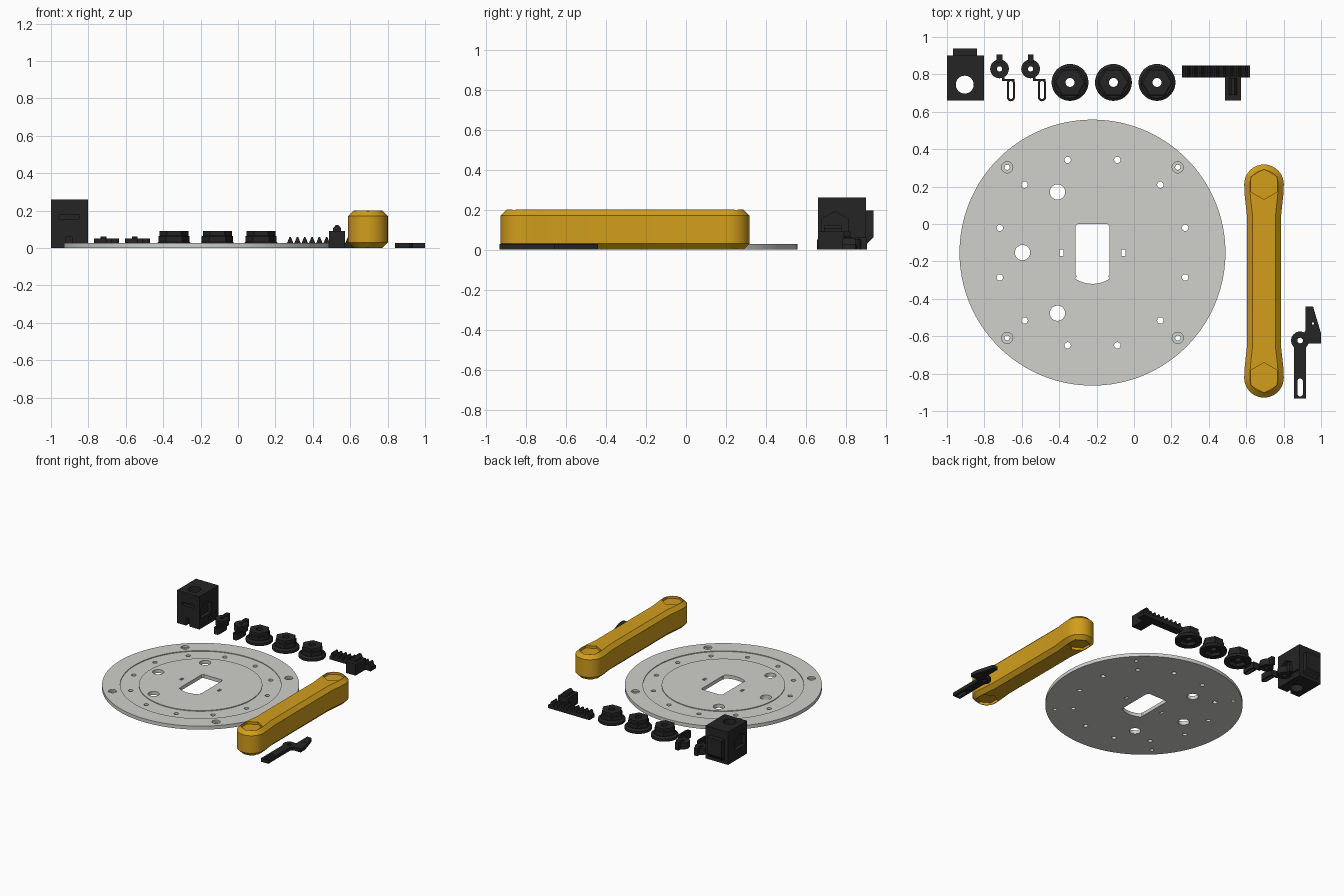
import bpy, bmesh, math
from mathutils import Vector

if "Cube" in bpy.data.objects:
    bpy.data.objects.remove(bpy.data.objects["Cube"])


def material(name, rgb):
    m = bpy.data.materials.new(name)
    m.diffuse_color = (*rgb, 1)
    m.use_nodes = True
    m.node_tree.nodes["Principled BSDF"].inputs["Base Color"].default_value = m.diffuse_color
    return m


GREY = material("light_grey", (0.63, 0.63, 0.60))
GOLD = material("gold", (0.64, 0.34, 0.012))
BLACK = material("black", (0.018, 0.018, 0.018))


def loft(name, rings, mat=BLACK):
    """Closed solid through rings of equal point count."""
    bm = bmesh.new()
    loops = [[bm.verts.new(p) for p in ring] for ring in rings]
    n = len(loops[0])
    for a, b in zip(loops, loops[1:]):
        for i in range(n):
            j = (i + 1) % n
            bm.faces.new((a[i], a[j], b[j], b[i]))
    bm.faces.new(loops[0][::-1])
    bm.faces.new(loops[-1])
    bmesh.ops.recalc_face_normals(bm, faces=bm.faces)
    me = bpy.data.meshes.new(name)
    bm.to_mesh(me)
    bm.free()
    me.materials.append(mat)
    ob = bpy.data.objects.new(name, me)
    bpy.context.collection.objects.link(ob)
    return ob


def prism(name, pts, lo, hi, axis="z", mat=BLACK):
    """Extrude a flat outline along an axis."""
    place = {"z": lambda a, b, h: (a, b, h),
             "y": lambda a, b, h: (a, h, b),
             "x": lambda a, b, h: (h, a, b)}[axis]
    return loft(name, [[place(a, b, h) for a, b in pts] for h in (lo, hi)], mat)


def circle(x, y, r, n=32, start=0.0):
    return [(x + r * math.cos(start + math.tau * i / n),
             y + r * math.sin(start + math.tau * i / n)) for i in range(n)]


def rect(x0, x1, y0, y1):
    return [(x0, y0), (x1, y0), (x1, y1), (x0, y1)]


def slot(x, y0, y1, r):
    return [(x + r * math.cos(math.pi * i / 8), y1 - r + r * math.sin(math.pi * i / 8)) for i in range(9)] + \
           [(x - r * math.cos(math.pi * i / 8), y0 + r - r * math.sin(math.pi * i / 8)) for i in range(9)]


def combine(ob, others, op="DIFFERENCE"):
    """Apply booleans one after another and remove the helpers."""
    for o in others:
        mod = ob.modifiers.new("bool", "BOOLEAN")
        mod.operation, mod.solver, mod.object = op, "EXACT", o
    dg = bpy.context.evaluated_depsgraph_get()
    me = bpy.data.meshes.new_from_object(ob.evaluated_get(dg))
    ob.modifiers.clear()
    ob.data = me
    for o in others:
        bpy.data.objects.remove(o)
    return ob


def hole(pts, lo=-0.1, hi=0.5, axis="z"):
    return prism("cutter", pts, lo, hi, axis)


def merge_cutters(cutters):
    """Put non-overlapping cutters in one mesh."""
    bm = bmesh.new()
    for c in cutters:
        bm.from_mesh(c.data)
        bpy.data.objects.remove(c)
    me = bpy.data.meshes.new("cutter")
    bm.to_mesh(me)
    bm.free()
    ob = bpy.data.objects.new("cutter", me)
    bpy.context.collection.objects.link(ob)
    return ob


# --- Round base plate with ring channel and holes ---
PX, PY, PR, PT = -0.222, -0.153, 0.711, 0.028
plate = prism("base_plate", circle(PX, PY, PR, 128), 0, PT, mat=GREY)
channel = combine(hole(circle(PX, PY, 0.58, 96), PT - 0.006, 0.1),
                  [hole(circle(PX, PY, 0.445, 96), -0.1, 0.3)])


def polar(r, deg):
    a = math.radians(deg)
    return PX + r * math.cos(a), PY + r * math.sin(a)


through = [hole(circle(*polar(0.513, 15 + 30 * k), 0.017, 20)) for k in range(12)]
through += [hole(circle(*polar(0.374, d), 0.041)) for d in (120, 180, 240)]
through += [hole(circle(*polar(0.645, 45 + 90 * k), 0.014, 20)) for k in range(4)]
through += [hole(rect(PX + s * 0.166 - 0.01, PX + s * 0.166 + 0.01, PY - 0.017, PY + 0.017)) for s in (-1, 1)]
# central opening: flat top, notched sides, round bottom
arc = [polar(0.167, 236 + 68 * i / 12) for i in range(13)]
through.append(hole([(-0.300, 0.0), (-0.313, -0.012), (-0.313, -0.27), (-0.305, -0.28)] + arc +
                    [(-0.139, -0.28), (-0.131, -0.27), (-0.131, -0.012), (-0.144, 0.0)]))
bores = [hole(circle(*polar(0.645, 45 + 90 * k), 0.03, 24), 0.014, 0.1) for k in range(4)]
combine(plate, [channel, merge_cutters(through), merge_cutters(bores)])

# --- Gold handle bar with chamfered rims and hexagonal pockets ---
BX, Y0, Y1 = 0.695, -0.822, 0.212


def bar_ring(z, inset):
    r, w = 0.106 - inset, 0.092 - inset
    pts = []
    for cy, start, s in ((Y1, 0, 1), (Y0, math.pi, -1)):
        pts += [(BX + s * w, cy - s * 0.16, z), (BX + s * (r - 0.003), cy - s * 0.06, z)]
        pts += [(BX + r * math.cos(start + math.pi * i / 20), cy + r * math.sin(start + math.pi * i / 20), z)
                for i in range(21)]
        pts += [(BX - s * (r - 0.003), cy - s * 0.06, z), (BX - s * w, cy - s * 0.16, z)]
    return pts


bar = loft("handle_bar", [bar_ring(0, 0.03), bar_ring(0.03, 0), bar_ring(0.17, 0), bar_ring(0.2, 0.03)], GOLD)
pockets = [hole(circle(BX, y, 0.075 / math.cos(math.pi / 6) * 0.93, 6, math.pi / 2), *z)
           for y in (Y0, Y1) for z in ((-0.1, 0.02), (0.18, 0.3))]
combine(bar, [merge_cutters(pockets)])
bar.data.materials.clear()
bar.data.materials.append(GOLD)
for p in bar.data.polygons:
    p.material_index = 0

# --- Flat lever with slotted arm and angled blade ---
lever = prism("lever", rect(0.856, 0.92, -0.933, -0.6), 0, PT)
combine(lever, [prism("hub", circle(0.888, -0.623, 0.048), 0, PT),
                prism("blade", [(0.918, -0.44), (0.957, -0.44), (1, -0.585), (1, -0.64), (0.905, -0.64),
                                (0.905, -0.585), (0.918, -0.57)], 0, PT)], "UNION")
combine(lever, [merge_cutters([hole(circle(0.888, -0.623, 0.015, 20)), hole(slot(0.888, -0.922, -0.826, 0.015)),
                               hole(circle(0.957, -0.532, 0.007, 12))])])

# --- Mounting block with back tab, nut pockets and slots ---
block = prism("mounting_block", rect(-1, -0.802, 0.66, 0.9), 0, 0.26)
tab = prism("tab", [(0.88, 0.195), (0.937, 0.195), (0.937, 0.062), (0.9, 0.025), (0.88, 0.025)],
            -0.968, -0.84, "x")
combine(block, [tab], "UNION")
nut = [(0.68, 0.08), (0.81, 0.08), (0.81, 0.155), (0.745, 0.192), (0.68, 0.155)]
combine(block, [hole(circle(-0.905, 0.745, 0.048)),
                merge_cutters([hole(nut, -0.832, -0.7, "x"), hole(nut, -1.1, -0.97, "x")]),
                merge_cutters([hole(rect(-0.957, -0.85, 0.155, 0.18), 0.6, 0.69, "y"),
                               hole(rect(-0.92, -0.888, -0.05, 0.06), 0.6, 0.69, "y")]),
                hole(rect(0.775, 0.89, 0.03, 0.06), -0.815, -0.7, "x")])

# --- Two small spring hooks ---
for k, x in enumerate((-0.719, -0.553)):
    hook = prism(f"hook_{k + 1}", circle(x, 0.829, 0.05), 0, 0.05)
    combine(hook, [prism("tab", rect(x - 0.015, x + 0.015, 0.86, 0.905), 0, 0.062),
                   prism("arm", rect(x + 0.013, x + 0.079, 0.764, 0.776), 0, 0.05),
                   prism("web", rect(x + 0.013, x + 0.026, 0.764, 0.81), 0, 0.05),
                   prism("loop", slot(x + 0.061, 0.656, 0.774, 0.022), 0, 0.05)], "UNION")
    combine(hook, [merge_cutters([hole(circle(x, 0.829, 0.014, 20)),
                                  hole(slot(x + 0.061, 0.668, 0.764, 0.011))])])

# --- Three flanged hexagonal knobs ---
for k, x in enumerate((-0.342, -0.110, 0.123)):
    knob = loft(f"knob_{k + 1}", [[(a, b, z) for a, b in circle(x, 0.757, r, 48)]
                                  for z, r in ((0, 0.0985), (0.02, 0.0985), (0.032, 0.083))])
    top = loft("hex", [[(a, b, z) for a, b in circle(x, 0.757, r, 6)]
                       for z, r in ((0.02, 0.084), (0.062, 0.084), (0.066, 0.077), (0.09, 0.077))])
    combine(knob, [top], "UNION")
    combine(knob, [hole(circle(x, 0.757, 0.062, 6), -0.1, 0.025), hole(circle(x, 0.757, 0.024, 24))])

# --- Toothed rack with stem and peg ---
teeth = [(0.257, 0), (0.257, 0.026)]
for i in range(9):
    t = 0.262 + 0.039 * i
    teeth += [(t, 0.026), (t + 0.013, 0.058), (t + 0.021, 0.058), (t + 0.034, 0.026)]
teeth += [(0.62, 0.026), (0.62, 0)]
rack = prism("toothed_rack", teeth, 0.783, 0.848, "y")
combine(rack, [prism("stem", rect(0.487, 0.572, 0.66, 0.79), 0, 0.09),
               prism("peg", [(0.508, 0.08), (0.552, 0.08), (0.552, 0.105), (0.538, 0.122),
                             (0.522, 0.122), (0.508, 0.105)], 0.69, 0.78, "y")], "UNION")

# --- Shading: smooth round walls, crisp edges ---
for ob in bpy.context.collection.objects:
    ob.data.shade_smooth()
    ob.data.set_sharp_from_angle(angle=math.radians(25))
    if ob.name != "handle_bar":
        mat = GREY if ob.name == "base_plate" else BLACK
        ob.data.materials.clear()
        ob.data.materials.append(mat)
        for p in ob.data.polygons:
            p.material_index = 0
